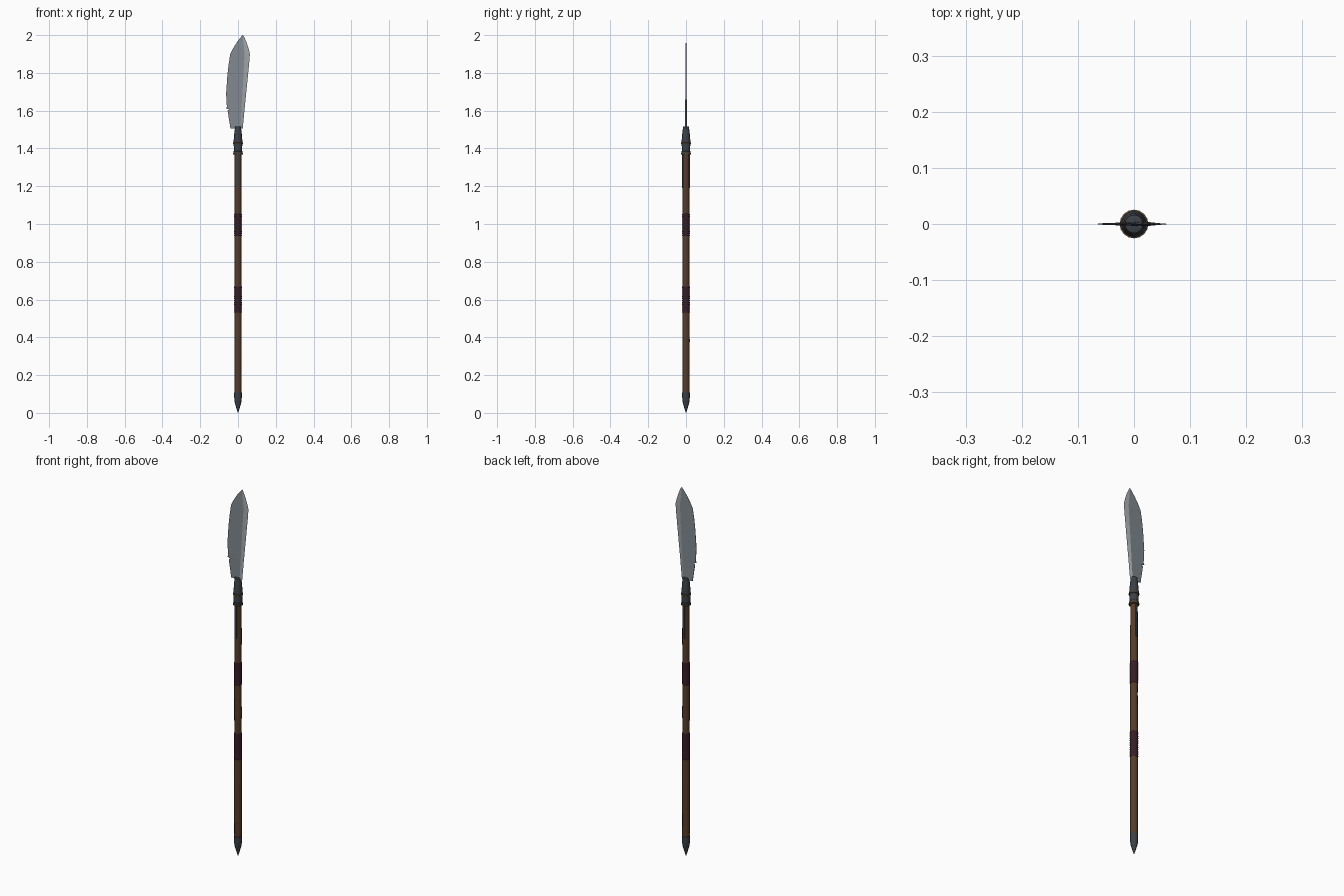
import bpy, bmesh, math, random

if "Cube" in bpy.data.objects:
    bpy.data.objects.remove(bpy.data.objects["Cube"])
random.seed(4)

def mat(name, c):
    m = bpy.data.materials.new(name)
    m.diffuse_color = (*c, 1)
    m.use_nodes = True
    m.node_tree.nodes["Principled BSDF"].inputs["Base Color"].default_value = m.diffuse_color
    return m

steel = mat("blade steel", (0.22, 0.25, 0.28))
edge = mat("honed edge", (0.36, 0.39, 0.41))
iron = mat("dark iron", (0.045, 0.053, 0.062))
wood = mat("brown wood", (0.095, 0.045, 0.022))
wrap = mat("dark leather", (0.035, 0.013, 0.018))
bronze = mat("dull bronze", (0.10, 0.06, 0.03))

def finish(name, bm, mats, smooth=None):
    bmesh.ops.recalc_face_normals(bm, faces=bm.faces)
    me = bpy.data.meshes.new(name)
    bm.to_mesh(me)
    bm.free()
    ob = bpy.data.objects.new(name, me)
    bpy.context.collection.objects.link(ob)
    for m in mats:
        me.materials.append(m)
    if smooth:
        bpy.context.view_layer.objects.active = ob
        bpy.ops.object.select_all(action='DESELECT')
        ob.select_set(True)
        bpy.ops.object.shade_smooth_by_angle(angle=math.radians(smooth))
    return ob

def lathe(name, profile, m, n=16, smooth=35, wobble=0.0):
    """Closed turned part from (radius, z) pairs."""
    bm = bmesh.new()
    rings = []
    for r, z in profile:
        rings.append([bm.verts.new((q * math.cos(a), q * math.sin(a), z))
                      for a in (2 * math.pi * i / n for i in range(n))
                      for q in [r + random.uniform(-wobble, wobble)]])
    for a, b in zip(rings, rings[1:]):
        for i in range(n):
            j = (i + 1) % n
            bm.faces.new((a[i], a[j], b[j], b[i]))
    bm.faces.new(rings[0])
    bm.faces.new(rings[-1])
    return finish(name, bm, [m], smooth)

def box(name, loc, size, m):
    bm = bmesh.new()
    bmesh.ops.create_cube(bm, size=1)
    for v in bm.verts:
        v.co = [v.co[i] * size[i] + loc[i] for i in range(3)]
    return finish(name, bm, [m])

# blade: rows of z, back x, bevel line x, cutting edge x, half thickness
rows = [(1.505, -0.040, 0.012, 0.025, 0.0045),
        (1.600, -0.055, 0.018, 0.034, 0.0042),
        (1.606, -0.047, 0.018, 0.0345, 0.0042),
        (1.612, -0.064, 0.019, 0.035, 0.0042),
        (1.620, -0.059, 0.019, 0.036, 0.0042),
        (1.690, -0.063, 0.023, 0.043, 0.0038),
        (1.790, -0.056, 0.029, 0.053, 0.0032),
        (1.850, -0.049, 0.032, 0.059, 0.0028),
        (1.900, -0.041, 0.035, 0.063, 0.0022),
        (1.930, -0.026, 0.032, 0.056, 0.0018),
        (1.965, -0.004, 0.028, 0.044, 0.0012),
        (1.988, 0.014, 0.027, 0.034, 0.0008),
        (2.000, 0.025, 0.026, 0.027, 0.0004)]
bm = bmesh.new()
loops = []
for z, xl, xb, xr, t in rows:
    pts = [(xl, -t * .25), (xb, -t), (xr, 0), (xb, t), (xl, t * .25)]
    loops.append([bm.verts.new((x, y, z)) for x, y in pts])
for a, b in zip(loops, loops[1:]):
    for i in range(5):
        j = (i + 1) % 5
        f = bm.faces.new((a[i], a[j], b[j], b[i]))
        f.material_index = 1 if i in (1, 2) else 0
bm.faces.new(loops[0])
bm.faces.new(loops[-1])
finish("blade", bm, [steel, edge])

# socket holding the blade, with its bands
lathe("socket", [(0.0235, 1.37), (0.0235, 1.385), (0.022, 1.387), (0.023, 1.44),
                 (0.019, 1.49), (0.0165, 1.505), (0.0165, 1.515), (0.012, 1.517)], iron)
for z in (1.372, 1.427):
    lathe("socket_band", [(0.022, z - 0.005), (0.0255, z - 0.003),
                          (0.0255, z + 0.003), (0.022, z + 0.005)], bronze)

# straps running down the shaft, front and back, with rivets
for s in (-1, 1):
    box("strap", (0, s * 0.0175, 1.285), (0.011, 0.006, 0.19), iron)
    for z in (1.21, 1.28, 1.345):
        box("rivet", (0, s * 0.0205, z), (0.006, 0.003, 0.006), iron)

# slightly uneven hand-carved shaft
prof = [(0.0175 + 0.001 * math.sin(z * 1.9) + (0.0012 if z < 0.55 else 0), z)
        for z in (0.08 + 0.1 * i for i in range(14))]
lathe("shaft", prof, wood, n=12, smooth=40, wobble=0.0006)

# ribbed leather grips
for z0, z1 in ((0.53, 0.67), (0.935, 1.055)):
    n = int((z1 - z0) / 0.01)
    p = [(0.017, z0)]
    for i in range(n):
        z = z0 + (z1 - z0) * i / n
        p += [(0.0195, z + 0.001), (0.0208, z + 0.005), (0.0195, z + 0.009)]
    lathe("grip_wrap", p + [(0.017, z1)], wrap, smooth=60)

# pointed butt cap
lathe("butt_cap", [(0.001, 0.0), (0.008, 0.022), (0.0175, 0.055), (0.0205, 0.085),
                   (0.0205, 0.108), (0.017, 0.11)], iron, n=12)
